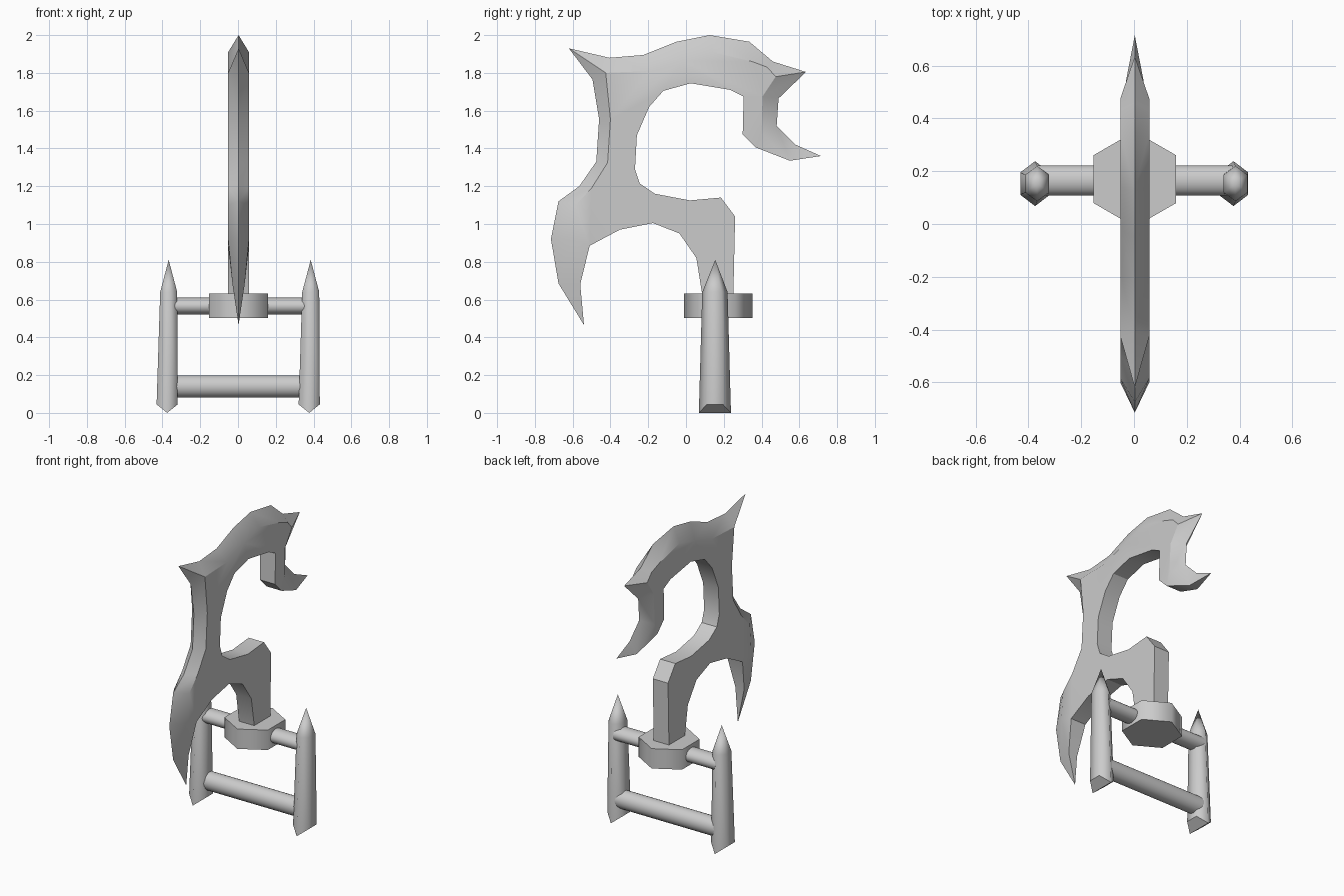
import bpy, bmesh, math
from mathutils import Matrix

if "Cube" in bpy.data.objects:
    bpy.data.objects.remove(bpy.data.objects["Cube"])

grey = bpy.data.materials.new("steel grey")
grey.use_nodes = True
GREY = (0.6, 0.6, 0.6, 1)
grey.diffuse_color = GREY
grey.node_tree.nodes["Principled BSDF"].inputs["Base Color"].default_value = GREY


def finish(name, bm):
    bmesh.ops.recalc_face_normals(bm, faces=bm.faces)
    mesh = bpy.data.meshes.new(name)
    bm.to_mesh(mesh)
    bm.free()
    mesh.materials.append(grey)
    obj = bpy.data.objects.new(name, mesh)
    bpy.context.collection.objects.link(obj)
    return obj


# Blade: a sharp spine edge bevelled into two flat cheeks with a blunt inner edge
T, CX = 0.055, 0.003
FANG, HOOK = (-.56, .68), (.55, 1.335)       # thinned points next to the tips
CROWN = (-.425, 1.80)
spine = [  # (sharp outer point, ridge point on the cheek)
    ((-.54, .465), FANG), ((-.675, .685), FANG), ((-.715, .92), (-.60, .92)),
    ((-.675, 1.12), (-.585, 1.10)), ((-.565, 1.20), (-.50, 1.19)),
    ((-.475, 1.33), (-.415, 1.325)), ((-.46, 1.555), (-.40, 1.555)),
    ((-.495, 1.765), CROWN), ((-.62, 1.93), CROWN), ((-.405, 1.88), CROWN),
    ((-.225, 1.895), (-.19, 1.81)), ((-.05, 1.965), (-.02, 1.865)),
    ((.125, 2.0), (.14, 1.91)), ((.335, 1.965), (.35, 1.86)),
    ((.46, 1.86), (.43, 1.83)), ((.635, 1.805), (.475, 1.78)),
    ((.49, 1.665), (.405, 1.675)), ((.48, 1.52), (.40, 1.48)),
    ((.58, 1.42), HOOK), ((.715, 1.36), HOOK)]
inner = [
    (.37, 1.405), (.30, 1.475), (.305, 1.675), (.235, 1.71), (.025, 1.745),
    (-.12, 1.705), (-.195, 1.62), (-.26, 1.47), (-.27, 1.29), (-.245, 1.215),
    (-.165, 1.16), (.02, 1.125), (.185, 1.14), (.26, 1.04), (.25, .60),
    (.09, .60), (.055, .82), (-.035, .95), (-.175, 1.005), (-.35, .97),
    (-.51, .885)]

bm = bmesh.new()
edge = [bm.verts.new((CX, *p)) for p, _ in spine]
cheeks = []
for side in (-1, 1):
    verts = {}
    for p in [r for _, r in spine] + inner:
        if p not in verts:
            half = 0.032 if p in (FANG, HOOK) else T
            verts[p] = bm.verts.new((CX + side * half, *p))
    ridge = [verts[r] for _, r in spine]
    for i in range(len(spine) - 1):
        loop = [edge[i], edge[i + 1], ridge[i + 1], ridge[i]]
        bm.faces.new(list(dict.fromkeys(loop)))
    flat = [v for p, v in verts.items() if p not in (FANG, HOOK)]
    bm.faces.new(flat)
    bm.faces.new([verts[FANG], verts[spine[2][1]], verts[inner[-1]]])
    bm.faces.new([verts[HOOK], verts[inner[0]], verts[spine[-3][1]]])
    cheeks.append([verts[p] for p in [HOOK] + inner + [FANG]])
a, b = cheeks
for i in range(len(a) - 1):
    bm.faces.new([a[i], a[i + 1], b[i + 1], b[i]])
bm.faces.new([edge[-1], a[0], b[0]])
bm.faces.new([edge[0], a[-1], b[-1]])
bm.normal_update()
bmesh.ops.triangulate(bm, faces=[f for f in bm.faces if len(f.verts) > 4],
                      ngon_method='EAR_CLIP')
blade = finish("blade", bm)
bpy.ops.object.select_all(action='DESELECT')
blade.select_set(True)
bpy.context.view_layer.objects.active = blade
bpy.ops.object.shade_smooth_by_angle(angle=math.radians(30))

# Hexagonal collar with corners to the front and back
bm = bmesh.new()
rings = [[bm.verts.new((CX + .181 * math.sin(k * math.pi / 3),
                        .17 + .181 * math.cos(k * math.pi / 3), z)) for k in range(6)]
         for z in (.502, .632)]
for ring in rings:
    bm.faces.new(ring)
for i in range(6):
    j = (i + 1) % 6
    bm.faces.new([rings[0][i], rings[0][j], rings[1][j], rings[1][i]]).smooth = True
finish("collar", bm)


# Crossbars, the upper one slightly flattened
def crossbar(name, z, half_height):
    bm = bmesh.new()
    place = (Matrix.Translation((CX, .165, z)) @ Matrix.Diagonal((1, .057, half_height, 1))
             @ Matrix.Rotation(math.pi / 2, 4, 'Y'))
    bmesh.ops.create_cone(bm, cap_ends=True, segments=24, radius1=1,
                          radius2=1, depth=.74, matrix=place)
    for f in bm.faces:
        f.smooth = len(f.verts) == 4
    finish(name, bm)


crossbar("upper_crossbar", .565, .045)
crossbar("lower_crossbar", .14, .059)


# Six-sided tapered posts with a pointed top and a wedge foot
def post(name, x):
    bm = bmesh.new()

    def ring(cx, hx, hy, z_side, z_apex):
        pts = [(0, 1), (1, .5), (1, -.5), (0, -1), (-1, -.5), (-1, .5)]
        return [bm.verts.new((cx + u * hx, .153 + v * hy, z_side if u else z_apex))
                for u, v in pts]

    foot = ring(x, .056, .085, .045, 0)
    neck = ring(x + .008, .045, .067, .64, .64)
    tip = bm.verts.new((x + .008, .155, .81))
    for i in range(6):
        j = (i + 1) % 6
        bm.faces.new([foot[i], foot[j], neck[j], neck[i]]).smooth = True
        bm.faces.new([neck[i], neck[j], tip]).smooth = True
    bm.faces.new(foot[:4])
    bm.faces.new(foot[3:] + foot[:1])
    finish(name, bm)


post("right_post", -.375)
post("left_post", .377)
